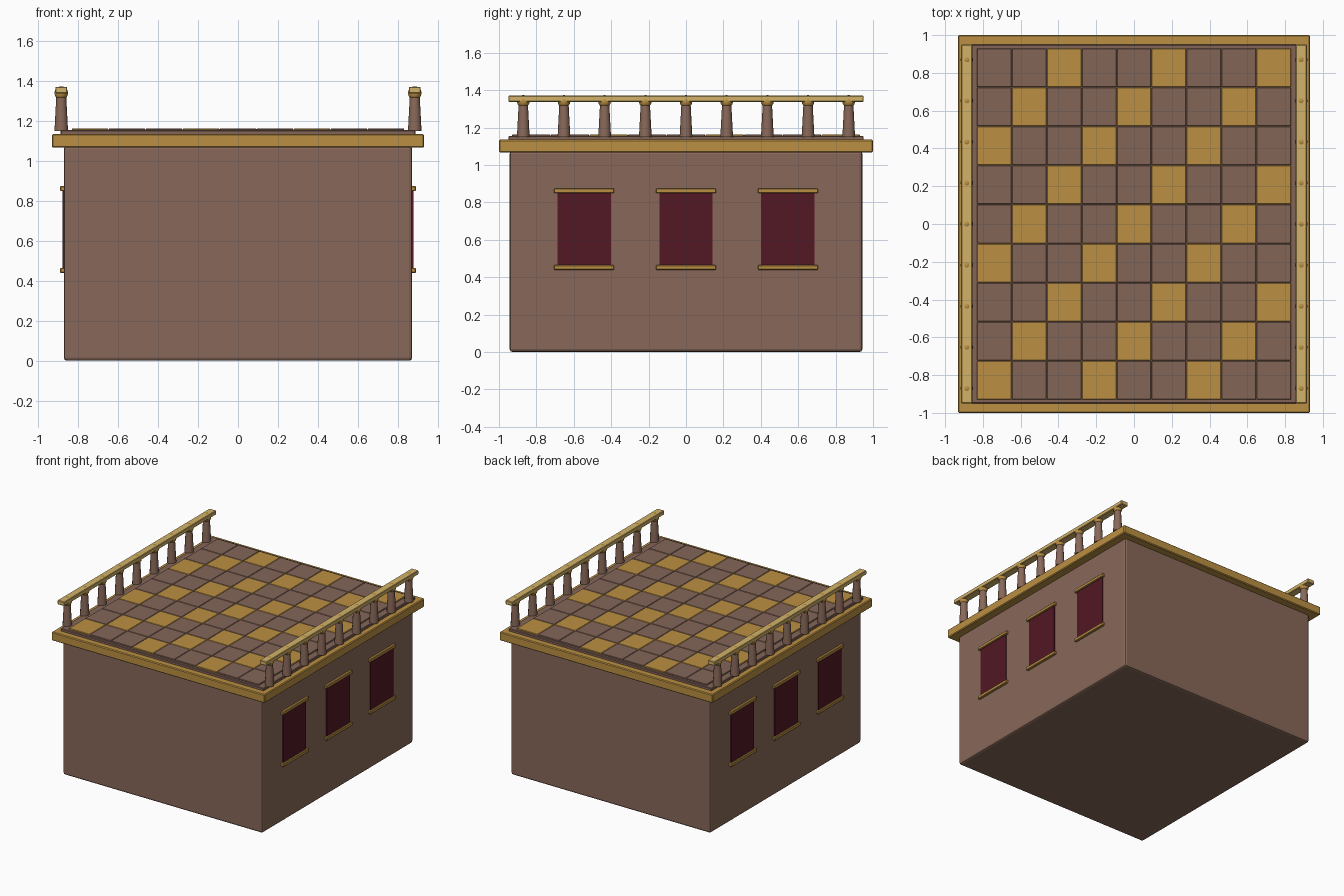
import bpy, math

if "Cube" in bpy.data.objects:
    bpy.data.objects.remove(bpy.data.objects["Cube"])


def mat(name, rgb):
    m = bpy.data.materials.new(name)
    m.diffuse_color = (*rgb, 1)
    m.use_nodes = True
    m.node_tree.nodes["Principled BSDF"].inputs["Base Color"].default_value = m.diffuse_color
    return m


BROWN = mat("brown_plaster", (0.25, 0.14, 0.10))
TILE = mat("brown_tile", (0.23, 0.13, 0.095))
GOLD = mat("gold_trim", (0.50, 0.28, 0.055))
PALE = mat("pale_gold", (0.65, 0.45, 0.14))
WINE = mat("wine_glass", (0.085, 0.009, 0.018))


def box(name, x, y, z, material, bevel=0.0, segments=1):
    """Box from (min, max) ranges on each axis."""
    r = (x, y, z)
    bpy.ops.mesh.primitive_cube_add(size=1, location=[(a + b) / 2 for a, b in r])
    o = bpy.context.object
    o.name = name
    o.scale = [b - a for a, b in r]
    bpy.ops.object.transform_apply(location=False, rotation=False, scale=True)
    o.data.materials.append(material)
    if bevel:
        m = o.modifiers.new("bevel", 'BEVEL')
        m.width, m.segments = bevel, segments
    return o


# Main block, cornice and roof slab
box("building_body", (-0.872, 0.872), (-0.943, 0.943), (0, 1.075), BROWN, 0.015, 2)
box("cornice", (-0.932, 0.932), (-1, 1), (1.067, 1.135), GOLD, 0.006)
box("roof_slab", (-0.888, 0.888), (-0.95, 0.95), (1.13, 1.155), TILE, 0.004)

# Roof tiles: every third one gold, stepping along diagonals
PX, PY = 0.185, 0.2067
for j in range(9):
    for i in range(9):
        cx, cy = (i - 4) * PX, (j - 4) * PY
        gold = (i - j) % 3 == 0
        box("gold_roof_tile" if gold else "brown_roof_tile",
            (cx - PX / 2 + 0.001, cx + PX / 2 - 0.001),
            (cy - PY / 2 + 0.001, cy + PY / 2 - 0.001),
            (1.145, 1.163), GOLD if gold else TILE, 0.003)

for side, s in (("right", 1), ("left", -1)):
    def span(a, b):
        return tuple(sorted((s * a, s * b)))

    # Three windows with a lintel and a sill
    for cy in (-0.545, 0, 0.545):
        box(side + "_window", span(0.85, 0.878), (cy - 0.143, cy + 0.143),
            (0.45, 0.862), WINE)
        for part, z in (("sill", 0.452), ("lintel", 0.862)):
            box(f"{side}_window_{part}", span(0.85, 0.891),
                (cy - 0.161, cy + 0.161), (z - 0.013, z + 0.013), GOLD, 0.004)

    # Railing: tapered posts with ball caps under a flat rail
    x = s * 0.885
    for k in range(9):
        y = (k - 4) * 0.2175
        bpy.ops.mesh.primitive_cone_add(vertices=12, radius1=0.034, radius2=0.024,
                                        depth=0.19, location=(x, y, 1.245))
        post = bpy.context.object
        post.name = side + "_baluster"
        post.data.materials.append(BROWN)
        bpy.ops.object.shade_smooth_by_angle(angle=math.radians(40))
        bpy.ops.mesh.primitive_uv_sphere_add(segments=12, ring_count=8, radius=0.034,
                                             location=(x, y, 1.34))
        cap = bpy.context.object
        cap.name = side + "_baluster_cap"
        cap.data.materials.append(GOLD)
        bpy.ops.object.shade_smooth_by_angle(angle=math.radians(40))
    box(side + "_rail", span(0.855, 0.915), (-0.95, 0.95), (1.338, 1.371), PALE, 0.004)
